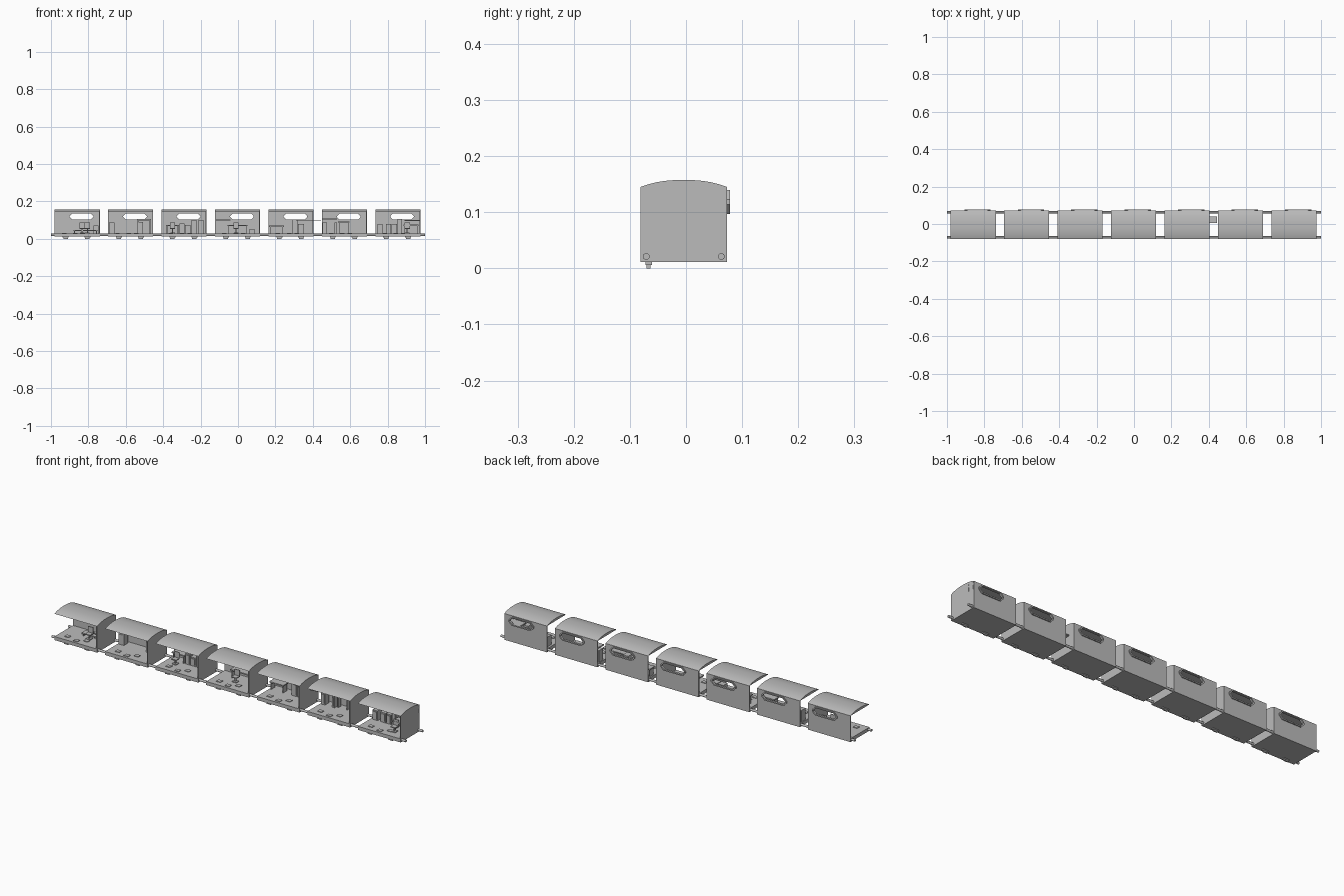
import bpy, bmesh, math
from mathutils import Matrix

if "Cube" in bpy.data.objects:
    bpy.data.objects.remove(bpy.data.objects["Cube"])

grey = bpy.data.materials.new("plain grey")
grey.diffuse_color = (0.5, 0.5, 0.5, 1)
grey.use_nodes = True
grey.node_tree.nodes["Principled BSDF"].inputs["Base Color"].default_value = grey.diffuse_color

PITCH, W = 2 / 7, 0.241          # module spacing and module length
Y0, Y1 = -0.081, 0.073           # front and back of the body
T = 0.005                        # wall thickness
FLOOR, EAVE = 0.029, 0.145


def finish(name, bm, smooth=False):
    bmesh.ops.recalc_face_normals(bm, faces=bm.faces)
    me = bpy.data.meshes.new(name)
    bm.to_mesh(me)
    bm.free()
    me.materials.append(grey)
    ob = bpy.data.objects.new(name, me)
    bpy.context.collection.objects.link(ob)
    if smooth:
        bpy.ops.object.select_all(action='DESELECT')
        bpy.context.view_layer.objects.active = ob
        ob.select_set(True)
        bpy.ops.object.shade_smooth_by_angle(angle=math.radians(35))
    return ob


def add_box(bm, x0, x1, y0, y1, z0, z1):
    m = (Matrix.Translation(((x0 + x1) / 2, (y0 + y1) / 2, (z0 + z1) / 2))
         @ Matrix.Diagonal((x1 - x0, y1 - y0, z1 - z0, 1)))
    bmesh.ops.create_cube(bm, size=1, matrix=m)


def box(name, *dims):
    bm = bmesh.new()
    add_box(bm, *dims)
    return finish(name, bm)


def cyl(name, r, x0, x1, y, z):
    bm = bmesh.new()
    m = Matrix.Translation(((x0 + x1) / 2, y, z)) @ Matrix.Rotation(math.pi / 2, 4, 'Y')
    bmesh.ops.create_cone(bm, cap_ends=True, segments=16, radius1=r, radius2=r,
                          depth=x1 - x0, matrix=m)
    return finish(name, bm, True)


def octagon(a, b, z0, z1, c):
    return [(a + c, z0), (b - c, z0), (b, z0 + c), (b, z1 - c),
            (b - c, z1), (a + c, z1), (a, z1 - c), (a, z0 + c)]


def ring(name, outer, inner, y0, y1):
    """Plate in the xz plane with a hole, given thickness along y."""
    bm = bmesh.new()
    cache = {}

    def v(p, y):
        k = (round(p[0], 5), y, round(p[1], 5))
        if k not in cache:
            cache[k] = bm.verts.new(k)
        return cache[k]

    def face(vs):
        vs = list(dict.fromkeys(vs))
        if len(vs) > 2:
            bm.faces.new(vs)

    n = len(outer)
    for i in range(n):
        j = (i + 1) % n
        for y in (y0, y1):
            face([v(outer[i], y), v(outer[j], y), v(inner[j], y), v(inner[i], y)])
        for loop in (outer, inner):
            face([v(loop[i], y0), v(loop[j], y0), v(loop[j], y1), v(loop[i], y1)])
    return finish(name, bm)


def roof(x0, x1):
    bm = bmesh.new()
    mid, half = (Y0 + Y1) / 2, (Y1 - Y0) / 2
    prof = []
    for i in range(17):
        t = -1 + i / 8
        prof.append((mid + half * t, EAVE + 0.0125 * (1 - abs(t) ** 2.4)))
    a = [bm.verts.new((x0, y, z)) for y, z in prof]
    b = [bm.verts.new((x1, y, z)) for y, z in prof]
    for i in range(16):
        bm.faces.new([a[i], a[i + 1], b[i + 1], b[i]])
    bm.faces.new([a[0], a[-1], b[-1], b[0]])
    bm.faces.new(a)
    bm.faces.new(b)
    finish("roof", bm, True)


# Furniture helpers
def chair(x, y=0.01):
    bm = bmesh.new()
    add_box(bm, x - 0.014, x + 0.014, y - 0.014, y + 0.014, 0.052, 0.057)
    add_box(bm, x - 0.014, x + 0.014, y + 0.011, y + 0.015, 0.057, 0.086)
    add_box(bm, x - 0.003, x + 0.003, y - 0.003, y + 0.003, FLOOR, 0.052)
    add_box(bm, x - 0.012, x + 0.012, y - 0.012, y + 0.012, FLOOR, FLOOR + 0.004)
    finish("chair", bm)


def table(x0, x1, z, y0=0.015, y1=0.055):
    bm = bmesh.new()
    add_box(bm, x0, x1, y0, y1, z - 0.006, z)
    for x in (x0 + 0.004, x1 - 0.008):
        add_box(bm, x, x + 0.004, y0 + 0.004, y1 - 0.004, FLOOR, z - 0.006)
    finish("table", bm)


def cabinet(x0, x1, z1, z0=FLOOR):
    bm = bmesh.new()
    add_box(bm, x0, x1, 0.022, 0.055, z0, z1)
    add_box(bm, x0 + 0.004, x1 - 0.004, 0.019, 0.022, z0 + 0.006, z1 - 0.006)
    finish("cabinet", bm)


def shelf(x0, x1, z):
    box("shelf", x0, x1, 0.02, 0.067, z - 0.003, z + 0.003)


def mat(x, y=-0.045):
    box("floor_plate", x - 0.012, x + 0.012, y - 0.01, y + 0.01, FLOOR, FLOOR + 0.003)


# Seven identical shells
for i in range(7):
    c = -1 + i * PITCH
    x0, x1 = c + 0.02, c + 0.02 + W
    box("floor", x0, x1, Y0, Y1, 0.011, FLOOR)
    box("end_wall", x1 - T, x1, Y0, Y1 - T, FLOOR, EAVE)
    A, B, C, D = (x0, FLOOR), (x1, FLOOR), (x1, EAVE), (x0, EAVE)
    hole = octagon(c + 0.10, c + 0.227, 0.103, 0.135, 0.014)
    ring("back_wall", [A, B, B, C, C, D, D, A], hole, Y1 - T, Y1)
    ring("window_frame", octagon(c + 0.093, c + 0.234, 0.097, 0.14, 0.017),
         hole, Y1 - 0.002, 0.0785)
    roof(x0, x1)
    for y in (-0.071, 0.063):
        cyl("coupling_rod", 0.006, c, c + PITCH, y, 0.021)
    for x in (c + 0.078, c + 0.195):
        box("foot_mount", x - 0.016, x + 0.016, -0.072, -0.061, 0.006, 0.012)
        box("foot", x - 0.012, x + 0.012, -0.070, -0.063, 0, 0.006)

# Furniture, module by module
chair(-0.833, -0.01)
chair(-0.805, 0.02)
table(-0.88, -0.75, 0.047, -0.005, 0.03)
cabinet(-0.772, -0.747, 0.07)

cabinet(-0.69, -0.66, 0.088)
table(-0.54, -0.465, 0.105, 0.02, 0.06)
cabinet(-0.535, -0.508, 0.09)

table(-0.385, -0.315, 0.073)
chair(-0.35, -0.005)
cabinet(-0.312, -0.286, 0.083)
cabinet(-0.284, -0.254, 0.073)
cabinet(-0.25, -0.218, 0.098)
cabinet(-0.214, -0.182, 0.098)

shelf(-0.117, -0.04, 0.101)
table(-0.055, 0.05, 0.073)
chair(-0.01, -0.005)
cabinet(0.058, 0.092, 0.05)

table(0.166, 0.245, 0.07)
cabinet(0.288, 0.318, 0.103)
cabinet(0.32, 0.352, 0.08)
box("swing_arm", 0.31, 0.445, 0.005, 0.04, 0.094, 0.099)

shelf(0.45, 0.53, 0.105)
cabinet(0.452, 0.476, 0.088)
cabinet(0.516, 0.53, 0.088)
box("wall_screen", 0.455, 0.525, 0.063, 0.068, 0.108, 0.142)
table(0.535, 0.596, 0.093, 0.03, 0.06)

for x in (0.745, 0.79, 0.822):
    cabinet(x, x + 0.028, 0.078)
cabinet(0.853, 0.878, 0.105)
table(0.885, 0.965, 0.075, -0.02, 0.03)
chair(0.905, -0.03)
shelf(0.89, 0.97, 0.098)

# Thin plates lying on the floors
for i in range(7):
    for k, y in ((0.07, -0.045), (0.13, -0.06), (0.17, -0.035)):
        mat(-1 + i * PITCH + k, y)

# Door handles on the last end wall
for y in (0.038, 0.068):
    box("wall_handle", 0.974, 0.977, y - 0.001, y + 0.001, 0.106, 0.126)
    box("wall_pin", 0.974, 0.977, y - 0.001, y + 0.001, 0.138, 0.141)
